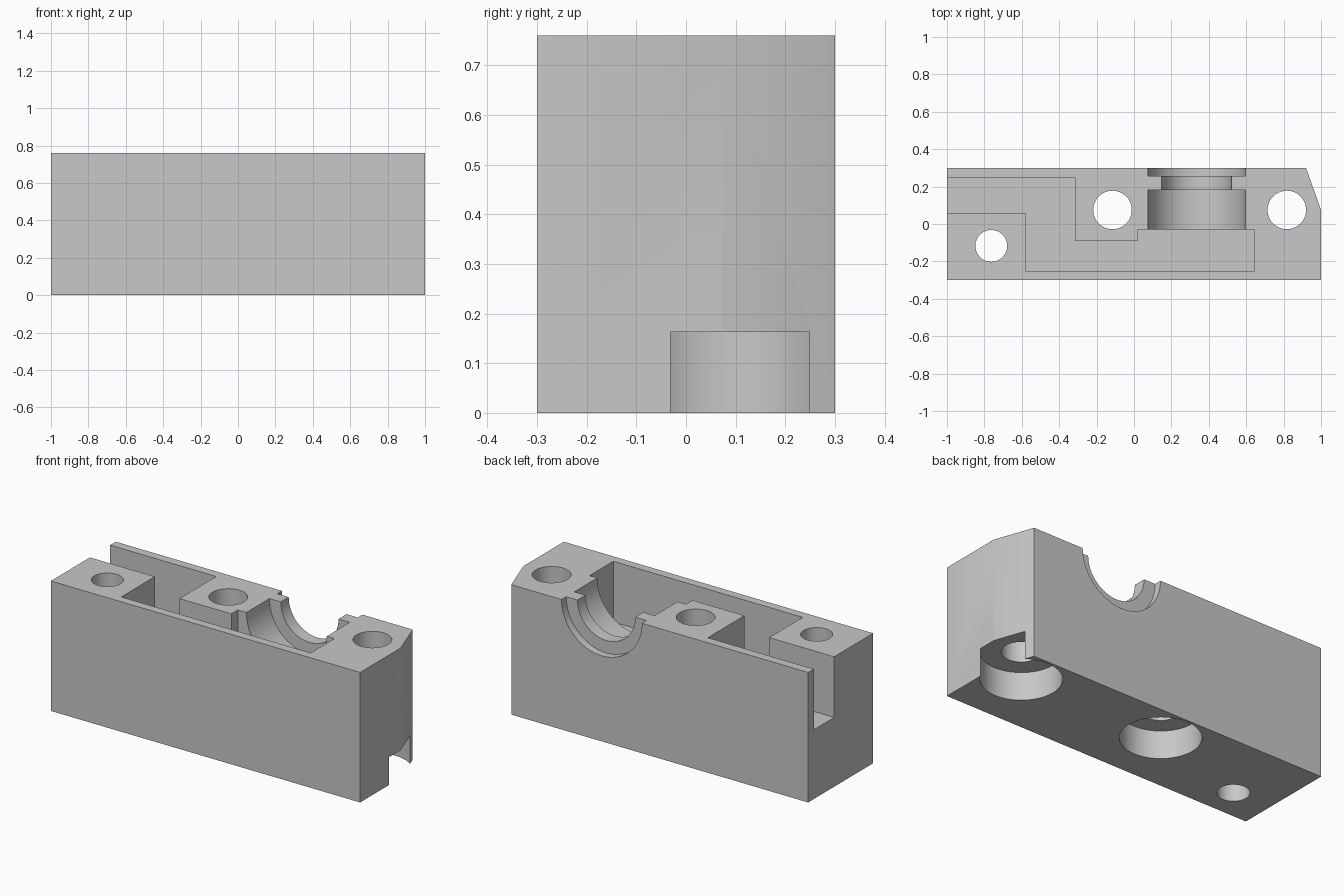
import bpy, bmesh, math
from mathutils import Matrix

if "Cube" in bpy.data.objects:
    bpy.data.objects.remove(bpy.data.objects["Cube"], do_unlink=True)

HEIGHT = 0.76
FLOOR = 0.405          # floor of the top channel
COUNTERBORE = 0.163    # depth of the screw head recesses

grey = bpy.data.materials.new("plain grey")
grey.use_nodes = True
colour = (0.58, 0.58, 0.58, 1)
grey.diffuse_color = colour
grey.node_tree.nodes["Principled BSDF"].inputs["Base Color"].default_value = colour


def finish(name, bm):
    bmesh.ops.recalc_face_normals(bm, faces=bm.faces)
    mesh = bpy.data.meshes.new(name)
    bm.to_mesh(mesh)
    bm.free()
    mesh.materials.append(grey)
    obj = bpy.data.objects.new(name, mesh)
    bpy.context.collection.objects.link(obj)
    return obj


def prism(name, outline, z0, z1):
    """Extrude a plan outline from z0 up to z1."""
    bm = bmesh.new()
    face = bm.faces.new([bm.verts.new((x, y, z0)) for x, y in outline])
    up = bmesh.ops.extrude_face_region(bm, geom=[face])["geom"]
    verts = [v for v in up if isinstance(v, bmesh.types.BMVert)]
    bmesh.ops.translate(bm, verts=verts, vec=(0, 0, z1 - z0))
    return finish(name, bm)


def cylinder(name, radius, start, end, axis, centre):
    """Cylinder along z at (x, y), or along y at (x, z)."""
    middle = (start + end) / 2
    if axis == "z":
        place = Matrix.Translation((centre[0], centre[1], middle))
    else:
        place = (Matrix.Translation((centre[0], middle, centre[1]))
                 @ Matrix.Rotation(math.pi / 2, 4, "X"))
    bm = bmesh.new()
    bmesh.ops.create_cone(bm, cap_ends=True, segments=64, radius1=radius,
                          radius2=radius, depth=end - start, matrix=place)
    return finish(name, bm)


# Block with one bevelled back corner
block = prism("clamp_block", [(-1, -0.3), (1, -0.3), (1, 0.075),
                              (0.92, 0.3), (-1, 0.3)], 0, HEIGHT)

# Stepped channel in the top, open at the right end
cutters = [prism("channel_cutter", [
    (-1.2, 0.06), (-0.58, 0.06), (-0.58, -0.25), (0.645, -0.25),
    (0.645, -0.03), (0.02, -0.03), (0.02, -0.09), (-0.315, -0.09),
    (-0.315, 0.248), (-1.2, 0.248)], FLOOR, 1)]

# Half-round bore with a narrow collar, running out of the back
for label, radius, start, end in [("collar", 0.187, -0.1, 0.4),
                                  ("inner", 0.26, -0.1, 0.183),
                                  ("outer", 0.26, 0.257, 0.4)]:
    cutters.append(cylinder(label + "_bore_cutter", radius, start, end,
                            "y", (0.335, HEIGHT)))

# Two counterbored screw holes and one plain pin hole
for x in (-0.115, 0.817):
    cutters.append(cylinder("screw_cutter", 0.103, -0.2, 1, "z", (x, 0.075)))
    cutters.append(cylinder("counterbore_cutter", 0.212, -0.2, COUNTERBORE,
                            "z", (x, 0.075)))
cutters.append(cylinder("pin_cutter", 0.085, -0.2, 1, "z", (-0.763, -0.117)))

# Cut everything out of the block
bpy.ops.object.select_all(action="DESELECT")
block.select_set(True)
bpy.context.view_layer.objects.active = block
for cutter in cutters:
    cutter.hide_render = True
    cut = block.modifiers.new(cutter.name, "BOOLEAN")
    cut.operation = "DIFFERENCE"
    cut.solver = "EXACT"
    cut.object = cutter
    bpy.ops.object.modifier_apply(modifier=cut.name)
    bpy.data.objects.remove(cutter, do_unlink=True)

bpy.ops.object.shade_smooth_by_angle(angle=math.radians(30))
